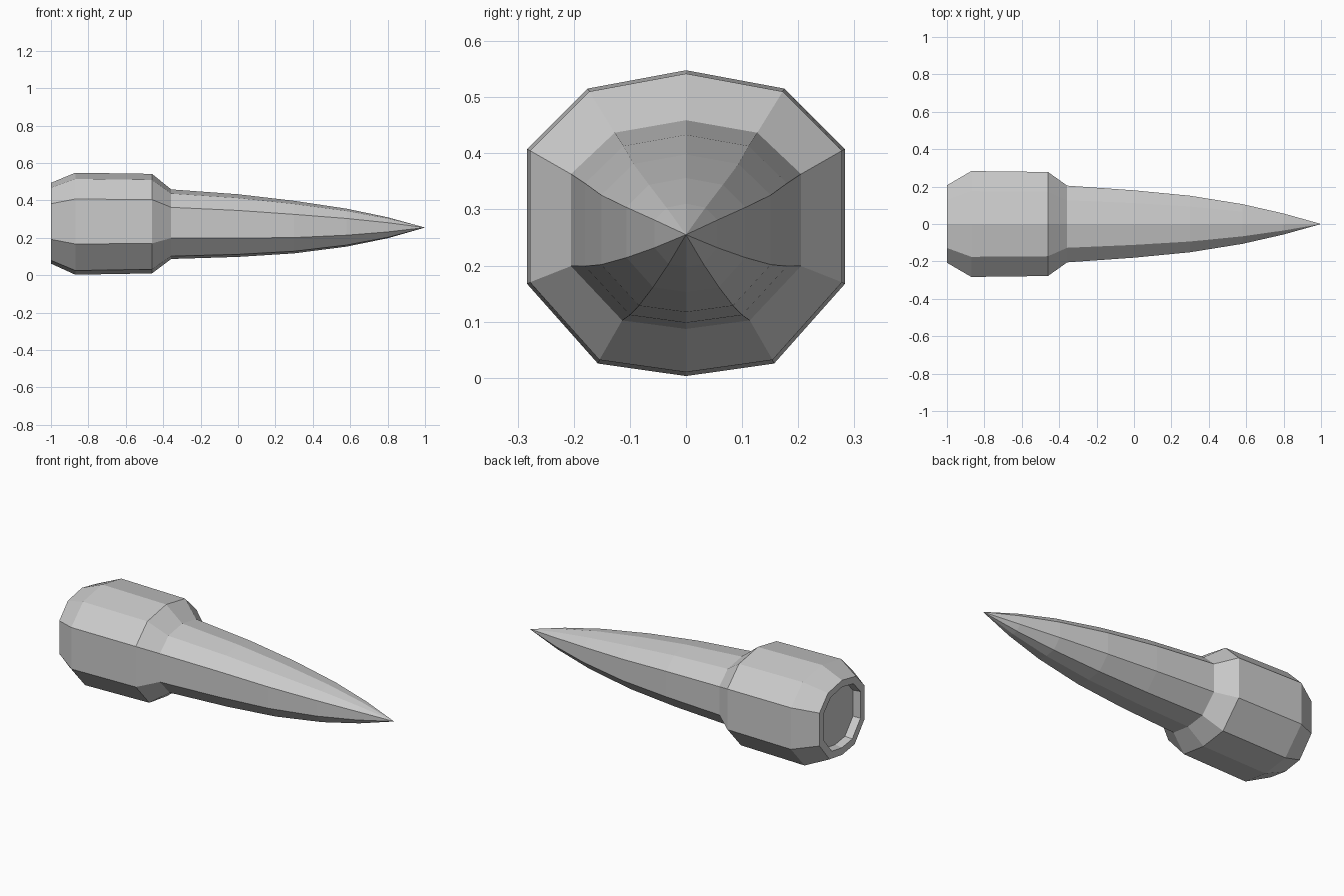
import bpy, bmesh

if "Cube" in bpy.data.objects:
    bpy.data.objects.remove(bpy.data.objects["Cube"])

# Ten-sided outline: (fraction of half width, fraction of height)
half = [(0.62, 0.94), (1, 0.742), (1, 0.301), (0.555, 0.041)]
outline = [(0, 1)] + half + [(0, 0)] + [(-y, z) for y, z in reversed(half)]

# Stations along the length: x, half width, bottom, top
stations = [
    (-0.955, 0.163, 0.109, 0.450),  # floor of the rear recess
    (-1.00, 0.168, 0.104, 0.455),   # recess rim
    (-1.00, 0.207, 0.062, 0.494),   # rear edge
    (-0.87, 0.283, 0.003, 0.548),   # collar
    (-0.46, 0.278, 0.010, 0.542),
    (-0.357, 0.205, 0.087, 0.459),  # start of the spike
    (0.00, 0.180, 0.098, 0.433),
    (0.30, 0.151, 0.117, 0.398),
    (0.58, 0.106, 0.153, 0.356),
    (0.80, 0.056, 0.198, 0.310),
]

bm = bmesh.new()
rings = [[bm.verts.new((x, w * fy, lo + (hi - lo) * fz)) for fy, fz in outline]
         for x, w, lo, hi in stations]
n = len(outline)
for a, b in zip(rings, rings[1:]):
    for i in range(n):
        j = (i + 1) % n
        bm.faces.new((a[i], a[j], b[j], b[i]))

# Recess floor and pointed tip
bm.faces.new(rings[0])
tip = bm.verts.new((1.0, 0, 0.255))
for i in range(n):
    bm.faces.new((rings[-1][i], rings[-1][(i + 1) % n], tip))
bmesh.ops.recalc_face_normals(bm, faces=bm.faces)

mesh = bpy.data.meshes.new("collared_spike")
bm.to_mesh(mesh)
bm.free()
bpy.context.collection.objects.link(bpy.data.objects.new("collared_spike", mesh))
